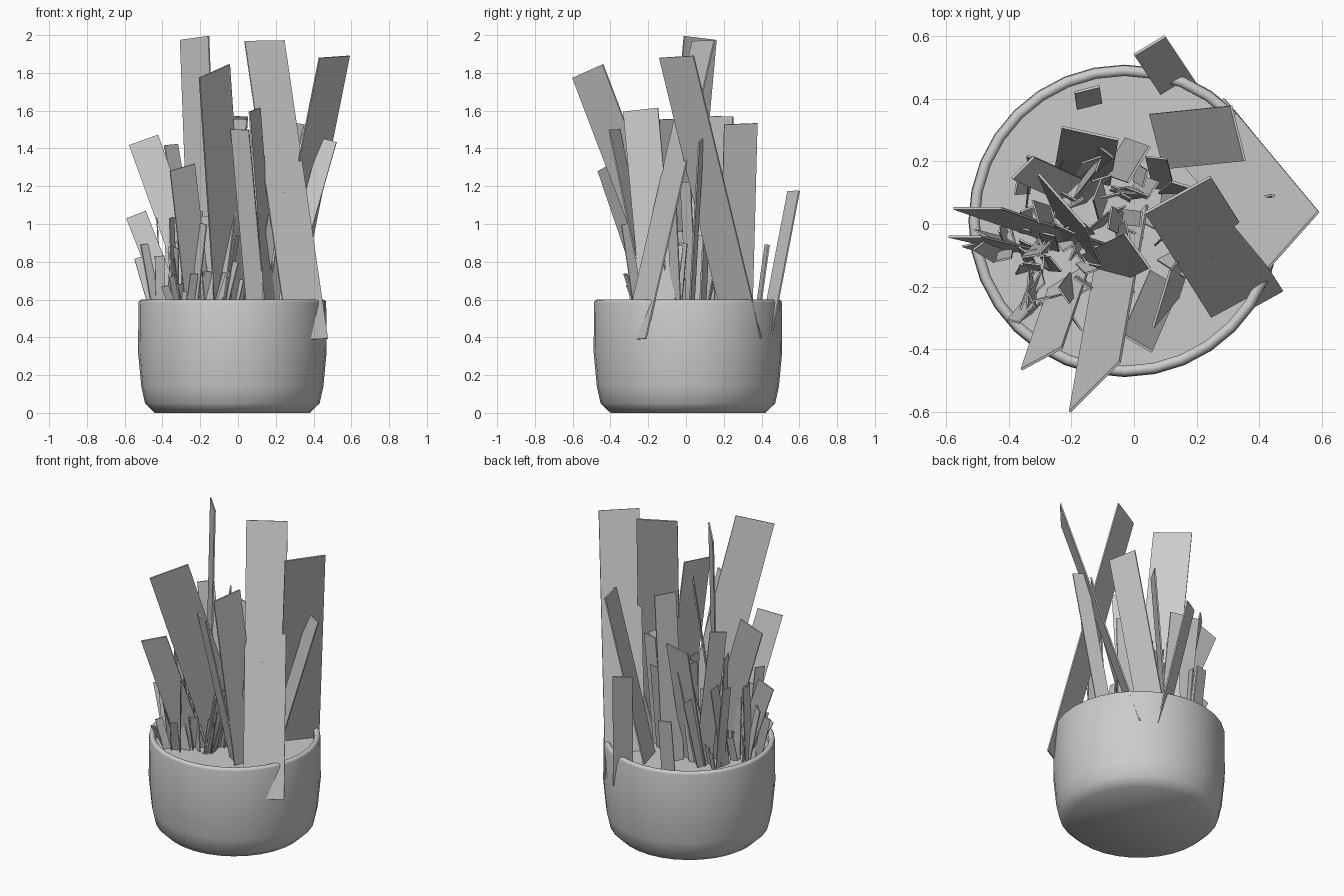
import bpy, bmesh, math, random
from mathutils import Vector

if "Cube" in bpy.data.objects:
    bpy.data.objects.remove(bpy.data.objects["Cube"])

CX, CY = -0.03, 0.01
BURIED = 0.39


def finish(bm, name, smooth=False):
    bmesh.ops.recalc_face_normals(bm, faces=bm.faces)
    me = bpy.data.meshes.new(name)
    bm.to_mesh(me)
    bm.free()
    ob = bpy.data.objects.new(name, me)
    bpy.context.collection.objects.link(ob)
    if smooth:
        bpy.ops.object.select_all(action='DESELECT')
        ob.select_set(True)
        bpy.context.view_layer.objects.active = ob
        bpy.ops.object.shade_smooth_by_angle(angle=math.radians(50))


def lathe(name, profile):
    bm = bmesh.new()
    vs = [bm.verts.new((CX + r, CY, z)) for r, z in profile]
    es = [bm.edges.new(p) for p in zip(vs, vs[1:])]
    bmesh.ops.spin(bm, geom=vs + es, cent=(CX, CY, 0), axis=(0, 0, 1),
                   angle=math.tau, steps=32, use_merge=True)
    bmesh.ops.remove_doubles(bm, verts=bm.verts, dist=1e-4)
    finish(bm, name, True)


def splinter(name, top, half, base, thick=0.008):
    """Flat rectangular strip from a buried base to a leaning top."""
    t, b = Vector(top), Vector((*base, BURIED))
    axis = t - b
    # tilt the width so that it stays square to the strip
    h = Vector((*half, -(half[0] * axis.x + half[1] * axis.y) / axis.z))
    n = h.cross(axis).normalized() * thick / 2
    bm = bmesh.new()
    quad = [bm.verts.new(p - n) for p in (t - h, t + h, b + h, b - h)]
    face = bm.faces.new(quad)
    ext = bmesh.ops.extrude_face_region(bm, geom=[face], use_keep_orig=True)
    bmesh.ops.translate(bm, vec=n * 2, verts=[
        v for v in ext["geom"] if isinstance(v, bmesh.types.BMVert)])
    finish(bm, name)


def scatter(name, count, centre, radius, low, high, lean):
    """Random splinters around a centre, fanning outward from it."""
    for i in range(count):
        ang, r = random.uniform(0, math.tau), radius * math.sqrt(random.random())
        x, y = centre[0] + r * math.cos(ang), centre[1] + 1.1 * r * math.sin(ang)
        length = low + (high - low) * random.random() ** 1.4
        top = (x + (x - centre[0]) * lean * length + random.uniform(-0.09, 0.09),
               y + (y - centre[1]) * lean * length + random.uniform(-0.09, 0.09),
               BURIED + length)
        turn, w = random.uniform(0, math.pi), 0.01 + 0.035 * length
        splinter(f"{name}_{i + 1}", top,
                 (w * math.cos(turn), w * math.sin(turn)), (x, y), 0.006)


# Pot with a rounded rim, and the fill surface inside it
lip = [(0.48 + 0.017 * math.cos(a), 0.583 + 0.017 * math.sin(a))
       for a in (i * math.pi / 6 for i in range(7))]
lathe("pot", [(0, 0), (0.41, 0), (0.462, 0.05), (0.482, 0.14), (0.499, 0.32)]
      + lip + [(0.463, 0.4)])
lathe("fill", [(0, 0.53), (0.466, 0.53)])

# Large splinters: top centre, half width direction, base
large = [
    ((-0.23, 0.075, 1.985), (0.075, -0.085), (-0.17, -0.07)),
    ((0.14, 0.093, 1.97), (0.105, 0.058), (0.37, -0.27)),
    ((0.51, -0.05, 1.885), (0.08, 0.09), (0.21, 0.31)),
    ((-0.125, -0.52, 1.81), (0.08, 0.08), (-0.03, 0.02)),
    ((0.088, -0.24, 1.605), (0.028, 0.092), (0.18, -0.13)),
    ((0.01, -0.38, 1.5), (0.048, -0.028), (0.11, -0.15)),
    ((-0.5, 0.05, 1.445), (0.077, 0), (-0.12, -0.08)),
    ((-0.54, -0.04, 1.05), (0.052, 0), (-0.28, -0.1)),
    ((-0.295, -0.43, 1.3), (0.065, 0.035), (-0.19, -0.12)),
    ((0.332, 0.29, 1.53), (0.022, -0.088), (0.04, 0.26)),
    ((0.05, 0.57, 1.175), (0.05, 0.03), (0.15, 0.42)),
    ((0.48, 0.08, 1.445), (0.042, -0.012), (0.18, 0.02)),
    ((0.015, 0.19, 1.57), (0.035, 0.058), (-0.07, 0.22)),
    ((0.01, -0.085, 1.555), (0.04, -0.055), (-0.14, -0.16)),
    ((-0.14, 0.29, 1.3), (0.09, -0.02), (-0.17, 0.12)),
    ((0.17, 0.12, 1.235), (0.05, -0.015), (0.12, 0.08)),
    ((-0.355, 0.18, 1.42), (0.035, 0.035), (-0.18, 0.1)),
    ((-0.15, 0.43, 0.89), (0.04, 0.01), (-0.14, 0.36)),
]
for i, part in enumerate(large):
    splinter(f"large_splinter_{i + 1}", *part)

# Medium splinters through the middle, dense small ones left of centre
random.seed(11)
scatter("medium_splinter", 18, (-0.08, -0.04), 0.24, 0.5, 0.85, 0.4)
scatter("small_splinter", 64, (-0.24, -0.05), 0.19, 0.25, 0.75, 0.6)
